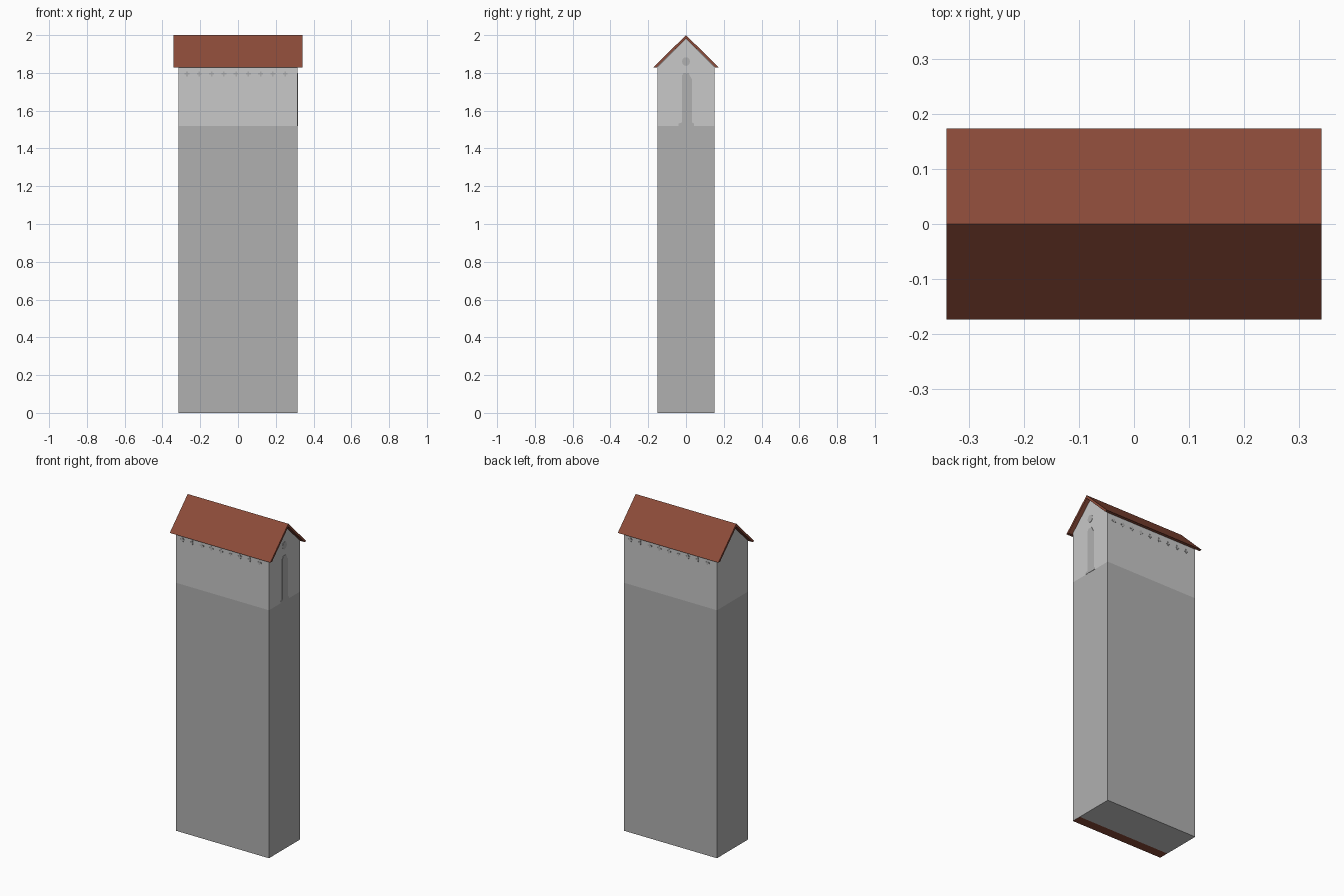
import bpy, bmesh, math
from mathutils import Vector, Matrix

if "Cube" in bpy.data.objects:
    bpy.data.objects.remove(bpy.data.objects["Cube"])


def material(name, rgb):
    m = bpy.data.materials.new(name)
    m.diffuse_color = (*rgb, 1)
    m.use_nodes = True
    m.node_tree.nodes["Principled BSDF"].inputs["Base Color"].default_value = m.diffuse_color
    return m


stone = material("grey stone", (0.434, 0.434, 0.434))
plaster = material("pale plaster", (0.58, 0.58, 0.58))
tile = material("red brown tile", (0.262, 0.070, 0.041))


def finish(name, bm, mats):
    bmesh.ops.recalc_face_normals(bm, faces=bm.faces[:])
    me = bpy.data.meshes.new(name)
    bm.to_mesh(me)
    bm.free()
    for m in mats:
        me.materials.append(m)
    ob = bpy.data.objects.new(name, me)
    bpy.context.collection.objects.link(ob)
    return ob


def prism(profile, x0, x1):
    """Extrude a (y, z) outline along x."""
    bm = bmesh.new()
    f = bm.faces.new([bm.verts.new((x0, y, z)) for y, z in profile])
    ext = bmesh.ops.extrude_face_region(bm, geom=[f])["geom"]
    vs = [v for v in ext if isinstance(v, bmesh.types.BMVert)]
    bmesh.ops.translate(bm, verts=vs, vec=(x1 - x0, 0, 0))
    return bm


# Tower body: stone shaft, plaster top, tile coloured strip under the front edge
W, D = 0.315, 0.15
bm = prism([(-D, 0), (D, 0), (D, 1.832), (0, 1.98), (-D, 1.832)], -W, W)
for co, no in (((0, 0, 1.52), (0, 0, 1)), ((0, -0.09, 0), (0, 1, 0))):
    bmesh.ops.bisect_plane(bm, geom=bm.verts[:] + bm.edges[:] + bm.faces[:],
                           plane_co=co, plane_no=no)
for f in bm.faces:
    c = f.calc_center_median()
    if c.z < 0.001:
        f.material_index = 2 if c.y < -0.09 else 1
    else:
        f.material_index = 1 if c.z > 1.52 else 0
finish("tower_body", bm, [stone, plaster, tile])

# Roof: folded slab with overhang
roof = [(-0.174, 1.828), (-0.156, 1.828), (0, 1.981), (0.156, 1.828),
        (0.174, 1.828), (0, 2.0)]
finish("roof", prism(roof, -0.341, 0.341), [tile])

# Right gable: tall stone slot with stepped foot, and round opening
slot = [(-0.04, 1.52), (0.042, 1.52), (0.042, 1.532), (0.033, 1.537),
        (0.033, 1.765), (0.022, 1.782), (0.014, 1.80), (-0.012, 1.80),
        (-0.022, 1.785), (-0.022, 1.537), (-0.04, 1.532)]
finish("gable_slot", prism(slot, W - 0.001, W + 0.002), [stone])
disc = [(0.021 * math.cos(math.tau * i / 12), 1.86 + 0.023 * math.sin(math.tau * i / 12))
        for i in range(12)]
finish("gable_round_opening", prism(disc, W - 0.001, W + 0.002), [stone])


# Rows of small cross vents under both eaves
def cross_row(name, turn):
    bm = bmesh.new()
    a, b = 0.013, 0.004
    outline = [(b, a), (b, b), (a, b), (a, -b), (b, -b), (b, -a),
               (-b, -a), (-b, -b), (-a, -b), (-a, b), (-b, b), (-b, a)]
    for i in range(9):
        x = -0.27 + 0.065 * i
        f = bm.faces.new([bm.verts.new((x + u, -D + 0.001, 1.795 + w)) for u, w in outline])
        ext = bmesh.ops.extrude_face_region(bm, geom=[f])["geom"]
        vs = [v for v in ext if isinstance(v, bmesh.types.BMVert)]
        bmesh.ops.translate(bm, verts=vs, vec=(0, -0.003, 0))
    bmesh.ops.rotate(bm, verts=bm.verts[:], cent=(0, 0, 0),
                     matrix=Matrix.Rotation(turn, 3, 'Z'))
    finish(name, bm, [stone])


cross_row("front_cross_vents", 0)
cross_row("back_cross_vents", math.pi)
